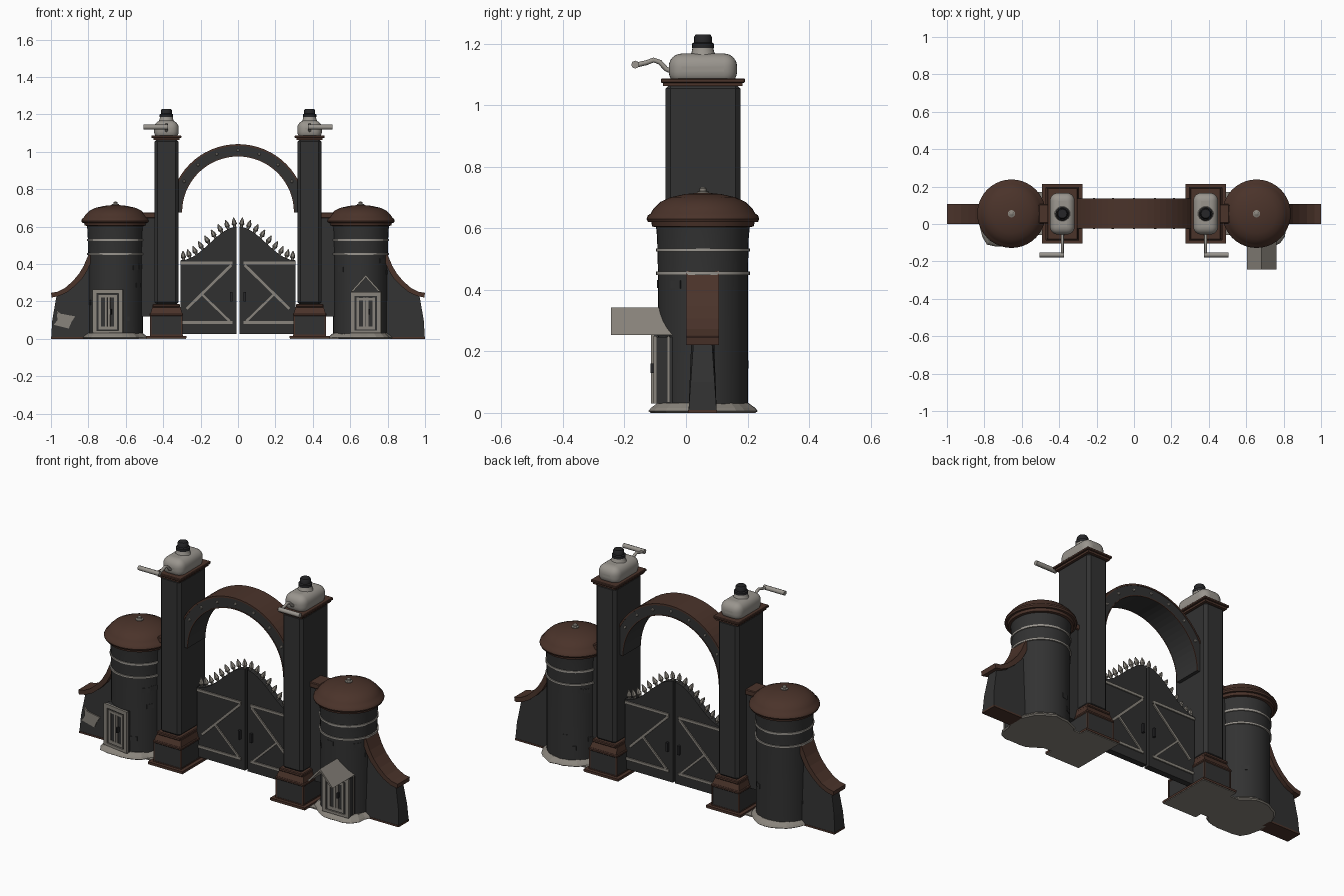
import bpy, bmesh, math, random
from mathutils import Matrix, Vector

if "Cube" in bpy.data.objects:
    bpy.data.objects.remove(bpy.data.objects["Cube"])

random.seed(4)
YC = 0.055      # depth of the main axis
YG = 0.09       # depth of the gate leaves
TX = 0.655      # tower axis
PX = 0.383      # pillar axis


def mat(name, rgb):
    m = bpy.data.materials.new(name)
    m.diffuse_color = (*rgb, 1)
    m.use_nodes = True
    m.node_tree.nodes["Principled BSDF"].inputs["Base Color"].default_value = m.diffuse_color
    return m


STONE = mat("charcoal_stone", (0.032, 0.032, 0.032))
WOOD = mat("gate_charcoal", (0.029, 0.029, 0.029))
BROWN = mat("rust_brown", (0.069, 0.033, 0.023))
PALE = mat("pale_grey", (0.32, 0.3, 0.27))
METAL = mat("worn_grey", (0.25, 0.23, 0.2))
DARK = mat("lamp_black", (0.019, 0.019, 0.021))


def finish(name, bm, m, smooth=False, bevel=0, seg=1):
    bmesh.ops.recalc_face_normals(bm, faces=bm.faces)
    me = bpy.data.meshes.new(name)
    bm.to_mesh(me)
    bm.free()
    me.materials.append(m)
    o = bpy.data.objects.new(name, me)
    bpy.context.collection.objects.link(o)
    if bevel:
        b = o.modifiers.new("bevel", "BEVEL")
        b.width, b.segments = bevel, seg
    if smooth:
        bpy.ops.object.select_all(action="DESELECT")
        o.select_set(True)
        bpy.context.view_layer.objects.active = o
        bpy.ops.object.shade_smooth_by_angle(angle=math.radians(40))
    return o


def box(name, x, y, z, m, top=1.0, **kw):
    """Box from (min, max) pairs; top scales the upper face."""
    bm = bmesh.new()
    bmesh.ops.create_cube(bm, size=1)
    for v in bm.verts:
        k = top if v.co.z > 0 else 1
        v.co = [(r[0] + r[1]) / 2 + c * (r[1] - r[0]) * f
                for r, c, f in zip((x, y, z), v.co, (k, k, 1))]
    return finish(name, bm, m, **kw)


def cbox(name, cx, hx, hy, z, m, **kw):
    return box(name, (cx - hx, cx + hx), (YC - hy, YC + hy), z, m, **kw)


def prism(name, pts, y0, y1, m, **kw):
    """Extrude an x-z outline along y."""
    bm = bmesh.new()
    f = bm.faces.new([bm.verts.new((x, y0, z)) for x, z in pts])
    ext = bmesh.ops.extrude_face_region(bm, geom=[f])["geom"]
    bmesh.ops.translate(bm, vec=(0, y1 - y0, 0),
                        verts=[v for v in ext if isinstance(v, bmesh.types.BMVert)])
    return finish(name, bm, m, **kw)


def lathe(name, prof, cx, cy, m, n=32, rough=None, smooth=True):
    """Revolve (radius, z) pairs; rough gives a radius factor per angle."""
    bm = bmesh.new()
    k = [rough(i * math.tau / n) if rough else 1 for i in range(n)]
    rings = [[bm.verts.new((cx + r * k[i] * math.cos(i * math.tau / n),
                            cy + r * k[i] * math.sin(i * math.tau / n), z))
              for i in range(n)] for r, z in prof]
    for a, b in zip(rings, rings[1:]):
        for i in range(n):
            bm.faces.new((a[i], a[(i + 1) % n], b[(i + 1) % n], b[i]))
    bm.faces.new(rings[0])
    bm.faces.new(rings[-1])
    return finish(name, bm, m, smooth=smooth)


def bar(name, a, b, w, y0, y1, m):
    """Flat strap between two x-z points."""
    a, b = Vector(a), Vector(b)
    d = (b - a).normalized()
    n = Vector((-d.y, d.x)) * w / 2
    return prism(name, [a + n, b + n, b - n, a - n], y0, y1, m)


def tube(name, pts, r, m):
    cu = bpy.data.curves.new(name, "CURVE")
    cu.dimensions, cu.bevel_depth, cu.bevel_resolution, cu.use_fill_caps = "3D", r, 2, True
    sp = cu.splines.new("POLY")
    sp.points.add(len(pts) - 1)
    for p, c in zip(sp.points, pts):
        p.co = (*c, 1)
    cu.materials.append(m)
    bpy.context.collection.objects.link(bpy.data.objects.new(name, cu))


def ring(r0, r1, n=32):
    """Arch outline centred over the gate."""
    a = [math.pi * i / n for i in range(n + 1)]
    return ([(r1 * math.cos(t), 0.676 + r1 * math.sin(t)) for t in a] +
            [(r0 * math.cos(t), 0.676 + r0 * math.sin(t)) for t in reversed(a)])


def gate_top(x):
    return 0.42 + 0.09 * (1 + math.cos(math.pi * x / 0.305))


def door(name, cx, z1, angle):
    """Dark door block with pale frame and leaf bars on its front."""
    parts = [box(name + "_block", (cx - .079, cx + .079), (-.098, 0), (.03, z1 - .003), STONE)]
    for i, (u0, u1, v0, v1) in enumerate([
            (-.082, -.06, .035, z1), (.06, .082, .035, z1), (-.082, .082, z1 - .022, z1),
            (-.082, .082, .03, .045), (-.05, -.036, .05, z1 - .03), (.036, .05, .05, z1 - .03),
            (-.014, -.002, .05, z1 - .03), (.002, .014, .05, z1 - .03),
            (-.05, .05, z1 - .045, z1 - .031), (-.05, .05, .05, .067)]):
        parts.append(box(f"{name}_frame_{i}", (cx + u0, cx + u1),
                         (-.106 if i < 4 else -.102, -.096), (v0, v1), METAL))
    for i, u in enumerate((-.08, .08)):     # rear edge of the frame
        parts.append(box(f"{name}_rear_edge_{i}", (cx + u - .003, cx + u + .003),
                         (-.06, -.053), (.035, z1), METAL))
    parts.append(box(name + "_handle", (cx + .014, cx + .022), (-.115, -.09), (.13, .16), DARK))
    t = Matrix.Translation((math.copysign(TX, cx), YC, 0))
    for p in parts:
        p.matrix_world = t @ Matrix.Rotation(angle, 4, "Z") @ t.inverted()


for s, side in ((-1, "left"), (1, "right")):
    px, tx = s * PX, s * TX

    # pillar with stepped pedestal and cap
    cbox(side + "_ground_slab", px, .106, .157, (0, .006), METAL)
    box(side + "_link_slab", sorted((s * .46, s * .58)), (-.06, .17), (0, .007), METAL)
    cbox(side + "_plinth", px, .108, .16, (.004, .016), BROWN)
    cbox(side + "_pedestal", px, .086, .14, (.016, .13), STONE, bevel=.004)
    for i in range(4):
        u, v = (-1, 1)[i % 2] * .083, (-1, 1)[i // 2] * .137
        box(f"{side}_pedestal_edge_{i}", (px + u - .004, px + u + .004),
            (YC + v - .004, YC + v + .004), (.016, .128), BROWN)
    cbox(side + "_pedestal_foot", px, .088, .142, (.014, .022), BROWN)
    cbox(side + "_pedestal_lip", px, .09, .144, (.122, .138), BROWN, bevel=.004)
    cbox(side + "_pedestal_slope", px, .084, .138, (.138, .17), BROWN, top=.9)
    cbox(side + "_pedestal_collar", px, .074, .132, (.168, .186), BROWN, bevel=.004)
    cbox(side + "_pillar", px, .064, .122, (.18, 1.07), STONE, bevel=.016)
    cbox(side + "_pillar_neck", px, .07, .129, (1.062, 1.075), BROWN)
    cbox(side + "_pillar_cap", px, .08, .137, (1.073, 1.087), BROWN, bevel=.003)

    # rounded lamp housing, neck, dark knob and crank
    cbox(side + "_lamp_body", px, .066, .111, (1.067, 1.168), PALE, smooth=True, bevel=.042, seg=6)
    lathe(side + "_lamp_neck", [(.044, 1.16), (.037, 1.172), (.033, 1.19)], px, YC, PALE, 20)
    lathe(side + "_lamp_knob", [(.036, 1.186), (.036, 1.2), (.029, 1.204), (.029, 1.222), (.024, 1.23)],
          px, YC, DARK, 16)
    tube(side + "_crank_arm", [(px, -.04, 1.108), (px, -.065, 1.118), (px, -.085, 1.14),
                               (px, -.105, 1.147), (px, -.13, 1.138), (px, -.165, 1.13)], .008, PALE)
    tube(side + "_crank_handle", [(px - s * .01, -.165, 1.132), (px + s * .122, -.165, 1.132)], .013, PALE)

    # round tower, rubble skirt bulging to the outer front, bands, dome and finial
    out = math.atan2(-.165, s * .125)
    lathe(side + "_tower_skirt", [(.166, 0), (.174, .006), (.166, .016), (.145, .032)], tx, YC, METAL, 28,
          rough=lambda a: 1 + random.uniform(-.04, .04) + .19 * max(0, math.cos(a - out)) ** 14, smooth=False)
    lathe(side + "_tower", [(.146, .005), (.146, .45), (.149, .57), (.154, .62)], tx, YC, STONE, 40)
    for i, z in enumerate((.455, .53)):
        lathe(f"{side}_band_{i}", [(.14, z - .006), (.153, z - .006), (.153, z + .005), (.14, z + .005)],
              tx, YC, PALE, 40)
    lathe(side + "_tower_roof", [(.15, .603), (.165, .606), (.168, .62), (.179, .621), (.183, .63),
                                 (.179, .642), (.17, .648), (.161, .664), (.138, .686), (.105, .701),
                                 (.06, .711), (.02, .715)], tx, YC, BROWN, 40)
    lathe(side + "_roof_finial", [(.02, .71), (.02, .719), (.011, .722), (.011, .73), (.005, .734)],
          tx, YC, METAL, 12)

    # a few proud bricks around the tower
    for i in range(10):
        a, z = random.uniform(0, math.tau), random.uniform(.08, .42)
        b = box(f"{side}_brick_{i}", (.14, .1475), (-.02, .02), (z, z + .025), STONE)
        b.matrix_world = Matrix.Translation((tx, YC, 0)) @ Matrix.Rotation(a, 4, "Z")

    # link wall between tower and pillar
    box(side + "_link_wall", sorted((s * .43, s * .54)), (.012, .098), (.12, .65), STONE)
    box(side + "_link_coping", sorted((s * .43, s * .51)), (.004, .106), (.645, .676), BROWN, bevel=.004)

    # swept outer wall with coping and thin brown footing
    sweep = [(1.0, .246), (.965, .252), (.925, .272), (.885, .307), (.85, .348),
             (.825, .39), (.808, .43), (.795, .462)]
    low = [(x - .004 - .02 * min(1, i / 4), z - .025 + .002 * i) for i, (x, z) in enumerate(sweep)]
    wall = prism(side + "_outer_wall",
                 [(s * x, z) for x, z in [(.74, .004), (.999, .004), (.993, .1), (.97, .232)] + low[2:] + [(.74, .44)]],
                 .008, .1, STONE)
    for v in wall.data.vertices:
        v.co.y = YC + (v.co.y - YC) * (1 - min(v.co.z, .24) * 1.5)
    box(side + "_wall_footing", sorted((s * .8, s * 1.0)), (.007, .101), (0, .01), BROWN)
    prism(side + "_wall_coping", [(s * x, z) for x, z in sweep + low[::-1]], 0, .108, BROWN)

    # gate leaf
    xs = [.007 + .3 * i / 14 for i in range(15)]
    prism(side + "_gate_leaf", [(s * x, gate_top(x)) for x in xs] + [(s * .307, .027), (s * .007, .027)],
          YG - .017, YG + .017, WOOD)
    for face, y0, y1 in (("front", YG - .024, YG - .015), ("back", YG + .015, YG + .024)):
        n = f"{side}_{face}"
        bar(n + "_upper_strap", (s * .03, .405), (s * .305, .405), .015, y0, y1, METAL)
        bar(n + "_lower_strap", (s * .03, .088), (s * .305, .088), .015, y0, y1, METAL)
        bar(n + "_brace", (s * .035, .395), (s * .275, .16), .014, y0, y1, METAL)
        bar(n + "_short_brace", (s * .19, .235), (s * .045, .095), .012, y0, y1, METAL)
        box(n + "_latch", sorted((s * .03, s * .042)), (y0 - .008, y1 + .008), (.2, .25), DARK)

    # spikes fanning along the gate top
    for i in range(9):
        x = .018 + i * .034
        slope = (gate_top(x + .005) - gate_top(x - .005)) / .01
        sp = lathe(f"{side}_spike_{i}", [(.006, -.012), (.008, .008), (.014, .016), (.011, .03), (.002, .05)],
                   0, 0, METAL, 6, smooth=False)
        sp.matrix_world = (Matrix.Translation((s * x, YG, gate_top(x))) @
                           Matrix.Rotation(-s * math.atan(slope) * .7, 4, "Y"))

# arch: dark body, brown outer cover and thin edge trims
prism("arch", ring(.3, .36), -.022, .134, STONE)
prism("arch_cover", ring(.356, .365), -.025, .137, BROWN)
for n, y in (("front", -.024), ("back", .132)):
    prism(f"arch_{n}_trim", ring(.299, .304), y, y + .004, BROWN)
    for i in range(7):
        a = math.radians(30 + i * 20)
        st = lathe(f"arch_{n}_stud_{i}", [(.008, -.005), (.008, .001), (.005, .004)], 0, 0, METAL, 10)
        st.matrix_world = (Matrix.Translation((.332 * math.cos(a), y + .002, .676 + .332 * math.sin(a))) @
                           Matrix.Rotation(math.radians(90 if y < 0 else -90), 4, "X"))

# tower doors and the right-hand canopy
door("left_door", -.673, .265, math.radians(-9))
door("right_door", .683, .25, 0)
prism("door_canopy", [(.603, .253), (.683, .342), (.763, .253), (.75, .253), (.683, .327), (.616, .253)],
      -.243, -.04, METAL)
prism("canopy_gable", [(.612, .25), (.683, .33), (.754, .25)], -.092, -.03, STONE)

# torn notice on the left wall
prism("wall_notice", [(-.97, .155), (-.95, .135), (-.87, .12), (-.89, .09), (-.905, .055), (-.985, .075), (-.965, .1)],
      .008, .016, METAL)
